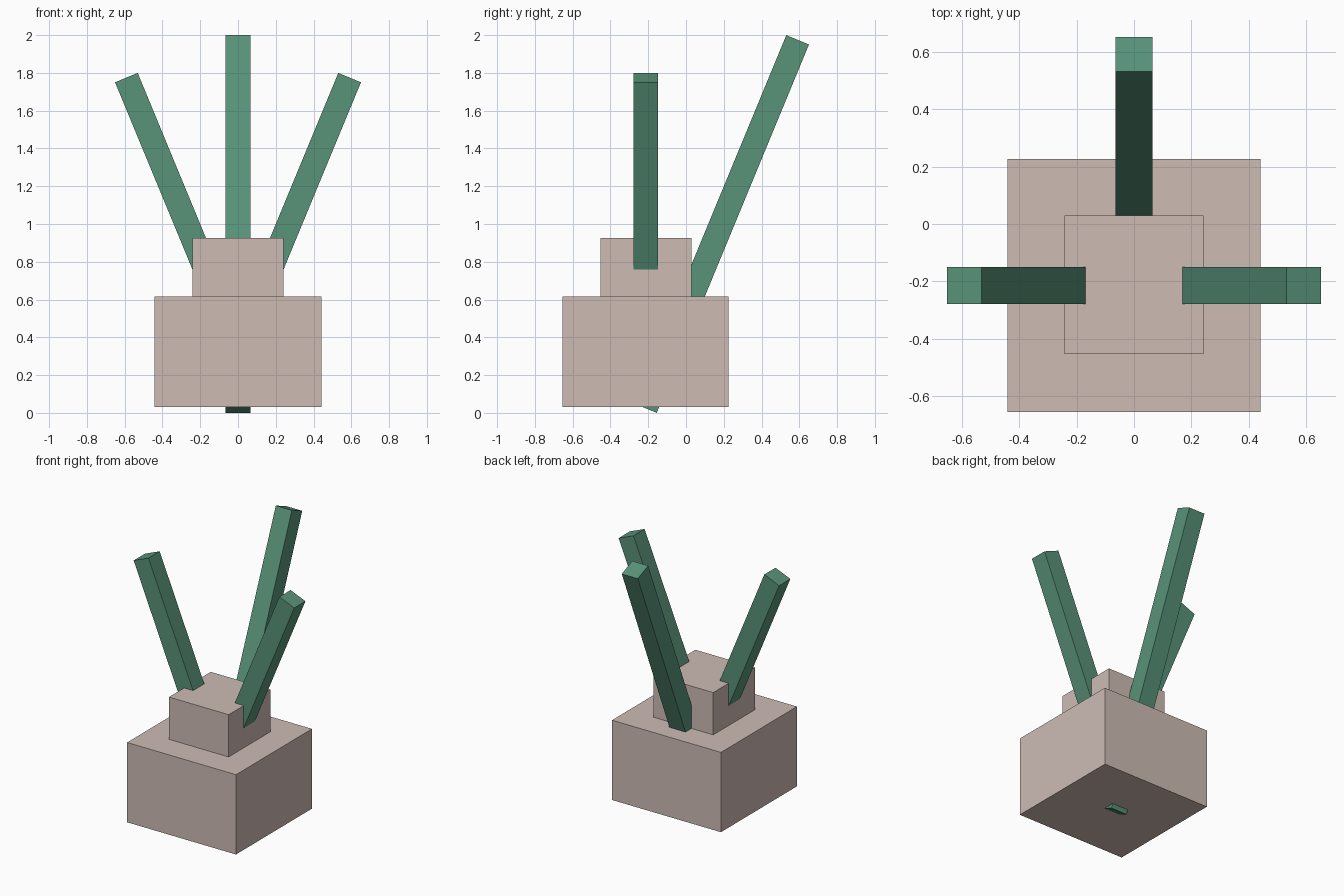
import bpy
from mathutils import Vector

cube = bpy.data.objects.get("Cube")
if cube:
    bpy.data.objects.remove(cube, do_unlink=True)


def material(name, rgb):
    mat = bpy.data.materials.new(name)
    mat.use_nodes = True
    mat.diffuse_color = (*rgb, 1)
    mat.node_tree.nodes["Principled BSDF"].inputs["Base Color"].default_value = (*rgb, 1)
    return mat


def block(name, size, centre, mat):
    bpy.ops.mesh.primitive_cube_add(size=1, location=centre)
    obj = bpy.context.object
    obj.name = name
    obj.scale = size
    obj.data.materials.append(mat)
    return obj


def beam(name, start, end, mat, width=0.13):
    """Square beam running between two end centres."""
    start, end = Vector(start), Vector(end)
    axis = end - start
    obj = block(name, (width, width, axis.length), (start + end) / 2, mat)
    obj.rotation_mode = 'QUATERNION'
    obj.rotation_quaternion = Vector((0, 0, 1)).rotation_difference(axis)
    return obj


stone = material("pale_stone", (0.61, 0.50, 0.456))
green = material("muted_green", (0.098, 0.287, 0.188))

# Stepped base
block("lower_base", (0.883, 0.88, 0.585), (0, -0.214, 0.3225), stone)
block("upper_base", (0.483, 0.483, 0.33), (0, -0.212, 0.76), stone)

# Leaning beams; the back one passes through the underside of the base
beam("back_beam", (0, -0.215, 0.025), (0, 0.591, 1.975), green)
for side, sign in (("left", 1), ("right", -1)):
    beam(side + "_beam", (sign * 0.05, -0.214, 0.467), (sign * 0.591, -0.214, 1.775), green)
